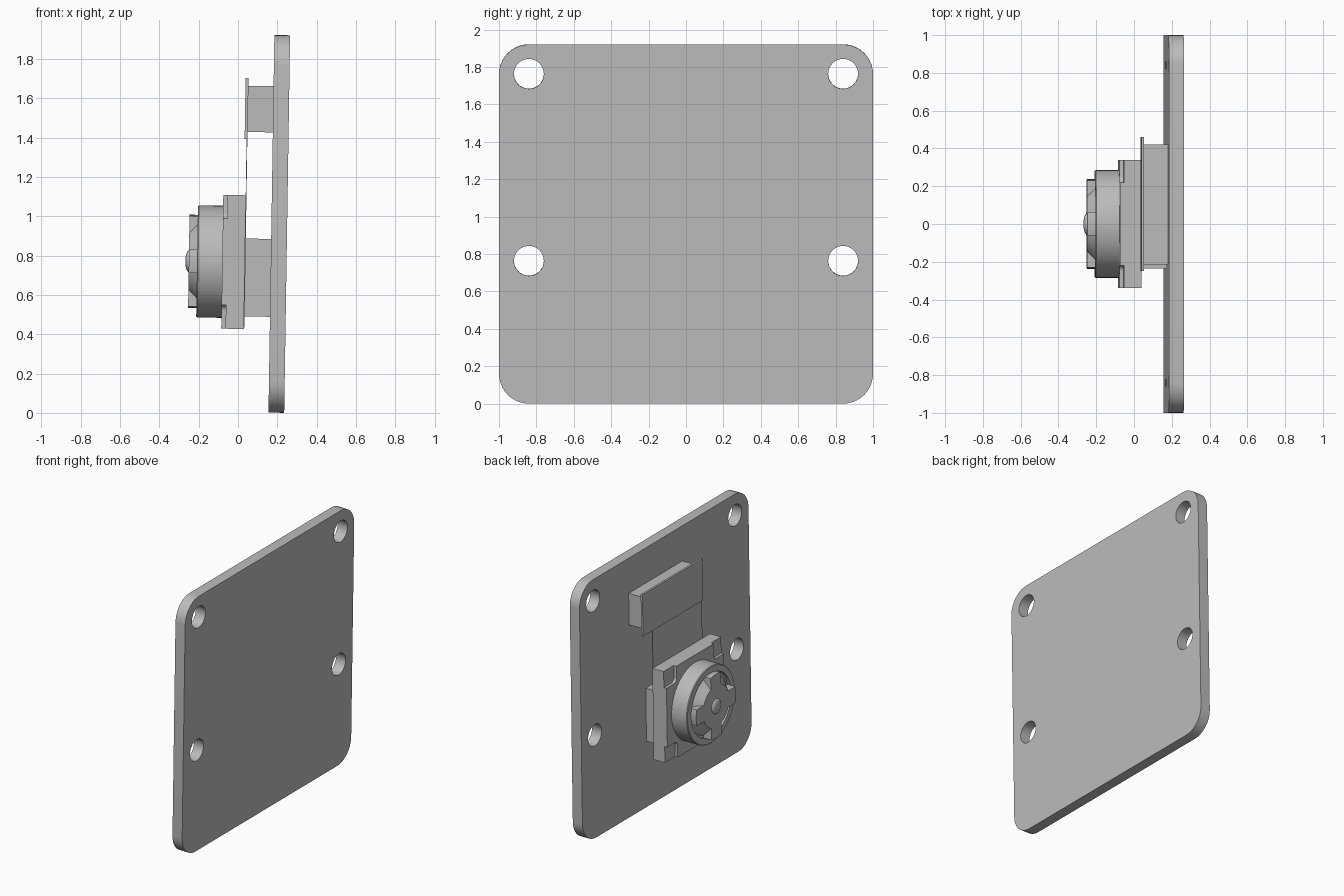
import bpy, bmesh
from math import pi, sin, cos
from mathutils import Matrix

cube = bpy.data.objects.get("Cube")
if cube:
    bpy.data.objects.remove(cube, do_unlink=True)

grey = bpy.data.materials.new("plain grey")
grey.use_nodes = True
colour = (0.5, 0.5, 0.5, 1)
grey.diffuse_color = colour
grey.node_tree.nodes["Principled BSDF"].inputs["Base Color"].default_value = colour

# The whole assembly leans slightly towards +x
LEAN = Matrix.Translation((0, 0, 0.004)) @ Matrix.Rotation(0.0156, 4, 'Y')
LENS_Z = 0.763


def finish(name, bm, smooth=True):
    bmesh.ops.remove_doubles(bm, verts=bm.verts, dist=1e-5)
    bmesh.ops.recalc_face_normals(bm, faces=bm.faces)
    bm.transform(LEAN)
    mesh = bpy.data.meshes.new(name)
    bm.to_mesh(mesh)
    bm.free()
    mesh.materials.append(grey)
    obj = bpy.data.objects.new(name, mesh)
    bpy.context.collection.objects.link(obj)
    if smooth:
        bpy.ops.object.select_all(action='DESELECT')
        obj.select_set(True)
        bpy.context.view_layer.objects.active = obj
        bpy.ops.object.shade_smooth_by_angle(angle=pi / 6)
    return obj


def box(name, xs, ys, zs):
    bm = bmesh.new()
    bmesh.ops.create_cube(bm, size=1)
    for v in bm.verts:
        v.co = [r[0] if c < 0 else r[1] for c, r in zip(v.co, (xs, ys, zs))]
    return finish(name, bm, False)


def prism(name, loops, x0, x1):
    """Extrude outlines in (y, z) along x; later loops are holes."""
    curve = bpy.data.curves.new(name, 'CURVE')
    curve.dimensions = '2D'
    curve.fill_mode = 'BOTH'
    curve.extrude = (x1 - x0) / 2
    for loop in loops:
        spline = curve.splines.new('POLY')
        spline.points.add(len(loop) - 1)
        for point, (y, z) in zip(spline.points, loop):
            point.co = (y, z, 0, 1)
        spline.use_cyclic_u = True
    temp = bpy.data.objects.new(name + "_outline", curve)
    bpy.context.collection.objects.link(temp)
    bpy.context.view_layer.update()
    bm = bmesh.new()
    bm.from_mesh(temp.to_mesh())
    temp.to_mesh_clear()
    bpy.data.objects.remove(temp)
    for v in bm.verts:
        y, z, x = v.co
        v.co = (x + (x0 + x1) / 2, y, z)
    return finish(name, bm)


def lathe(name, profile, steps=64):
    """Turn an (x, radius) profile about the lens axis."""
    bm = bmesh.new()
    verts = [bm.verts.new((x, r, 0)) for x, r in profile]
    edges = [bm.edges.new(pair) for pair in zip(verts, verts[1:])]
    bmesh.ops.spin(bm, geom=verts + edges, cent=(0, 0, 0), axis=(1, 0, 0),
                   angle=2 * pi, steps=steps)
    bmesh.ops.translate(bm, vec=(0, 0, LENS_Z), verts=bm.verts)
    return finish(name, bm)


def arc(cy, cz, r, start, end, n):
    return [(cy + r * cos(start + (end - start) * i / n),
             cz + r * sin(start + (end - start) * i / n)) for i in range(n + 1)]


# Rounded board with four mounting holes
R, HEIGHT = 0.16, 1.92
outline = []
corners = ((1 - R, HEIGHT - R), (R - 1, HEIGHT - R), (R - 1, R), (1 - R, R))
for i, (y, z) in enumerate(corners):
    outline += arc(y, z, R, i * pi / 2, (i + 1) * pi / 2, 10)
holes = [arc(y, z, 0.08, 0, 2 * pi, 32)[:-1]
         for y in (-0.84, 0.84) for z in (0.763, 1.763)]
prism("board", [outline] + holes, 0.155, 0.235)

# Pad, ribbon and connector between the board and the sensor
box("mounting_pad", (0.025, 0.157), (-0.235, 0.235), (0.487, 0.883))
box("ribbon", (0.022, 0.026), (-0.25, 0.335), (0.43, 1.42))
box("connector_body", (0.026, 0.157), (-0.215, 0.42), (1.425, 1.66))
box("connector_plate", (0.012, 0.027), (-0.25, 0.46), (1.39, 1.70))

# Sensor housing: square base and a front layer with notched corners
H, N, F = 0.34, 0.22, 0.03
box("housing_base", (-0.07, 0.023), (-H, H), (LENS_Z - H, LENS_Z + H))
notch = [(H, N)] + arc(N + F, N + F, F, 1.5 * pi, pi, 5) + [(N, H)]
layer = []
for i in range(4):
    c, s = cos(i * pi / 2), sin(i * pi / 2)
    layer += [(y * c - z * s, y * s + z * c + LENS_Z) for y, z in notch]
prism("housing_front", [layer], -0.092, -0.07)

# Lens barrel with a recessed face, tapered centre and domed glass
lathe("lens_barrel", [(-0.08, 0), (-0.08, 0.285), (-0.215, 0.285), (-0.22, 0.28),
                      (-0.22, 0.237), (-0.195, 0.237), (-0.195, 0)])
lathe("lens_cone", [(-0.19, 0), (-0.19, 0.225), (-0.262, 0.155), (-0.262, 0)])
lathe("lens_glass", [(-0.26, 0), (-0.26, 0.06)]
      + [(-0.262 - 0.018 * sin(a * pi / 12), 0.055 * cos(a * pi / 12))
         for a in range(7)], 32)

# Four grip tabs around the lens
for i, side in enumerate(("left", "top", "right", "bottom")):
    tab = [(0.12, -0.06)] + arc(0, 0, 0.237, -0.256, 0.256, 6) + [(0.12, 0.06)]
    c, s = cos(i * pi / 2), sin(i * pi / 2)
    prism("grip_tab_" + side,
          [[(y * c - z * s, y * s + z * c + LENS_Z) for y, z in tab]], -0.262, -0.19)
